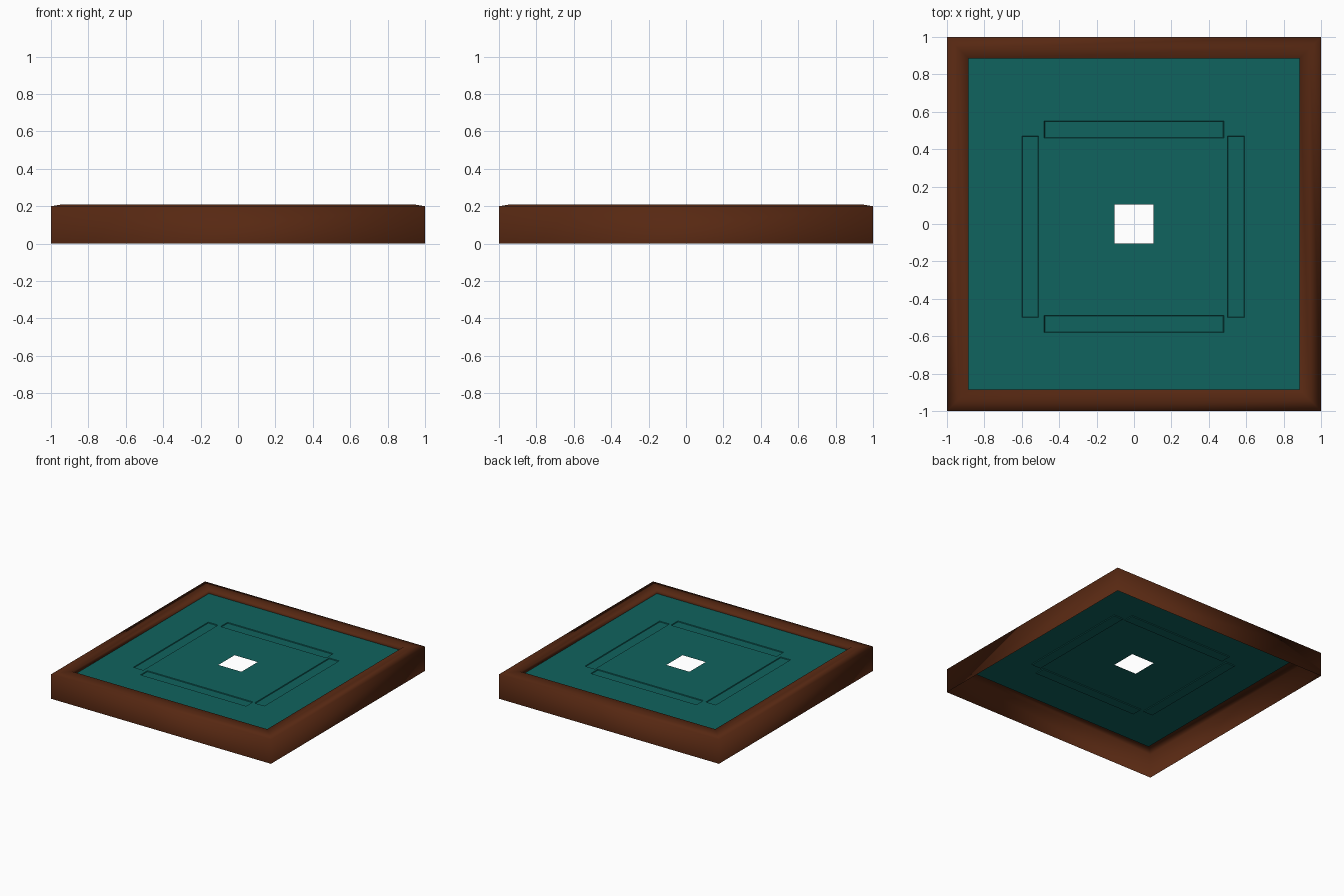
import bpy, bmesh

if "Cube" in bpy.data.objects:
    bpy.data.objects.remove(bpy.data.objects["Cube"])

def material(name, col):
    m = bpy.data.materials.new(name)
    m.diffuse_color = (*col, 1)
    m.use_nodes = True
    m.node_tree.nodes["Principled BSDF"].inputs["Base Color"].default_value = m.diffuse_color
    return m

wood = material("dark wood", (0.095, 0.021, 0.006))
felt = material("teal felt", (0.005, 0.125, 0.112))

def make_object(name, bm, mat):
    me = bpy.data.meshes.new(name)
    bm.to_mesh(me)
    bm.free()
    me.materials.append(mat)
    ob = bpy.data.objects.new(name, me)
    bpy.context.collection.objects.link(ob)
    return ob

def ring(bm, x0, x1, y0, y1, z):
    return [bm.verts.new((x, y, z)) for x, y in ((x0, y0), (x1, y0), (x1, y1), (x0, y1))]

def bridge(bm, a, b):
    for i in range(4):
        j = (i + 1) % 4
        bm.faces.new((a[i], a[j], b[j], b[i]))

# Wooden frame: a hollow shell, open below, with a softly sloped outer rim
FELT_Z = 0.175
bm = bmesh.new()
rings = [ring(bm, -r, r, -r, r, z) for r, z in
         ((1, 0), (1, 0.2), (0.94, 0.21), (0.885, 0.21), (0.885, FELT_Z))]
for a, b in zip(rings, rings[1:]):
    bridge(bm, a, b)
frame = make_object("table_frame", bm, wood)
for p in frame.data.polygons:
    p.use_smooth = True

# Felt sheet: grid of cells, with a square hole and four slightly sunken tile trays
trays = {"back": (-0.48, 0.48, 0.46, 0.55), "front": (-0.48, 0.48, -0.58, -0.49),
         "right": (0.50, 0.59, -0.50, 0.47), "left": (-0.60, -0.51, -0.50, 0.47)}
H = 0.105
hole = (-H, H, -H, H)
openings = list(trays.values()) + [hole]
xs = sorted({-0.885, 0.885} | {v for o in openings for v in o[:2]})
ys = sorted({-0.885, 0.885} | {v for o in openings for v in o[2:]})
bm = bmesh.new()
grid = {(x, y): bm.verts.new((x, y, FELT_Z)) for x in xs for y in ys}
for x0, x1 in zip(xs, xs[1:]):
    for y0, y1 in zip(ys, ys[1:]):
        cx, cy = (x0 + x1) / 2, (y0 + y1) / 2
        if not any(o[0] < cx < o[1] and o[2] < cy < o[3] for o in openings):
            bm.faces.new([grid[k] for k in ((x0, y0), (x1, y0), (x1, y1), (x0, y1))])
make_object("felt_surface", bm, felt)

# Sunken trays with short upright walls
for side, (x0, x1, y0, y1) in trays.items():
    bm = bmesh.new()
    top = ring(bm, x0, x1, y0, y1, FELT_Z)
    g = 0.003
    low = ring(bm, x0 + g, x1 - g, y0 + g, y1 - g, FELT_Z - 0.006)
    bridge(bm, low, top)
    for f in bm.faces:
        f.normal_flip()
    bm.faces.new(low)
    make_object(side + "_tile_tray", bm, felt)
